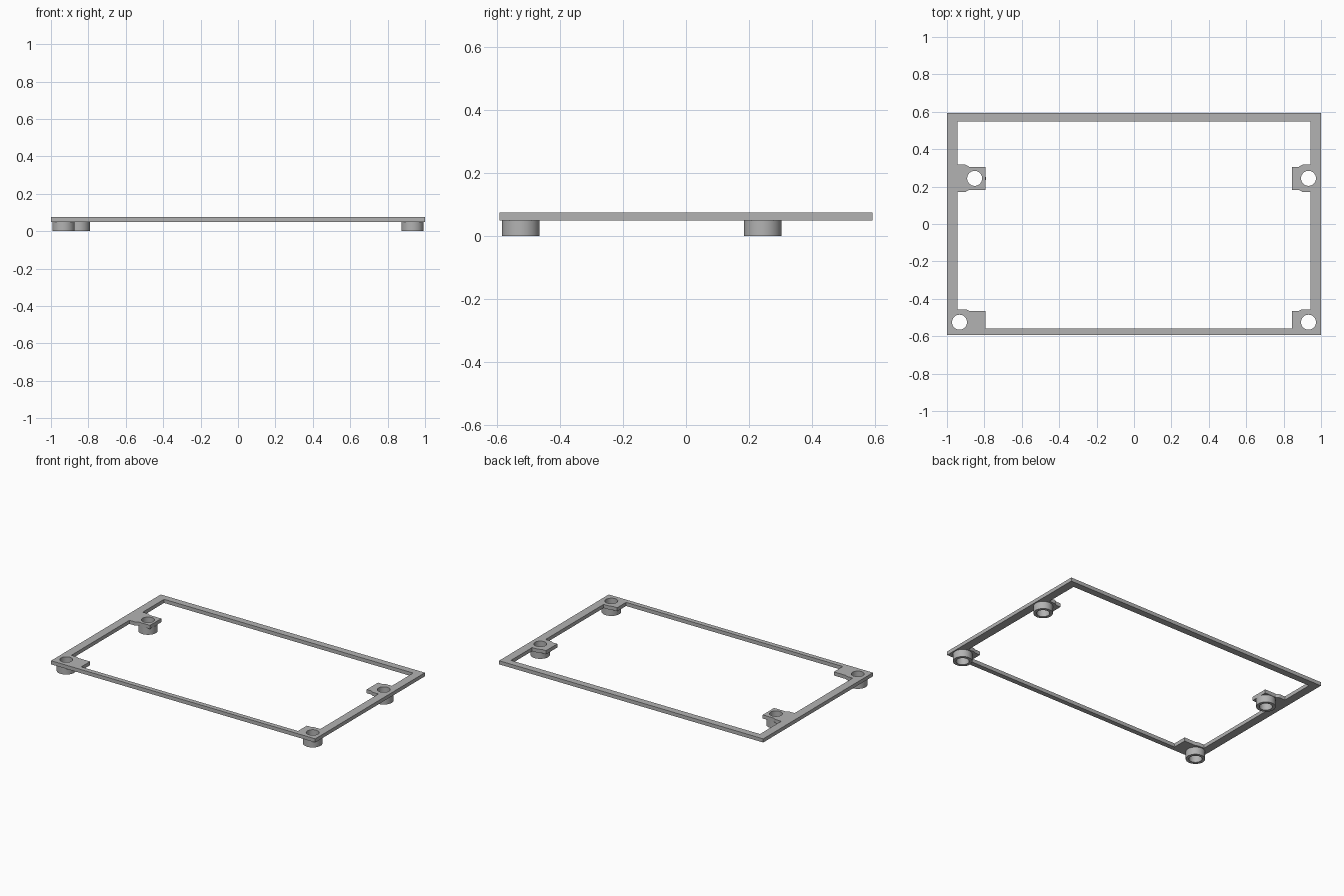
import bpy
import math

cube = bpy.data.objects.get("Cube")
if cube:
    bpy.data.objects.remove(cube, do_unlink=True)

grey = bpy.data.materials.new("plain grey")
grey.use_nodes = True
GREY = (0.45, 0.45, 0.45, 1)
grey.diffuse_color = GREY
grey.node_tree.nodes["Principled BSDF"].inputs["Base Color"].default_value = GREY

BOTTOM, TOP = 0.05, 0.075
BORE, BOSS = 0.04, 0.06


def circle(center, radius, sides=48):
    return [(center[0] + radius * math.cos(math.tau * i / sides),
             center[1] + radius * math.sin(math.tau * i / sides)) for i in range(sides)]


def plate(name, loops, z0, z1):
    """Extrude closed loops, inner loops become holes."""
    curve = bpy.data.curves.new(name, 'CURVE')
    curve.dimensions = '2D'
    curve.fill_mode = 'BOTH'
    curve.extrude = (z1 - z0) / 2
    for loop in loops:
        spline = curve.splines.new('POLY')
        spline.points.add(len(loop) - 1)
        for point, (x, y) in zip(spline.points, loop):
            point.co = (x, y, 0, 1)
        spline.use_cyclic_u = True
    obj = bpy.data.objects.new(name, curve)
    bpy.context.collection.objects.link(obj)
    obj.location.z = (z0 + z1) / 2
    bpy.ops.object.select_all(action='DESELECT')
    obj.select_set(True)
    bpy.context.view_layer.objects.active = obj
    bpy.ops.object.convert(target='MESH')
    obj = bpy.context.object
    obj.data.materials.clear()
    obj.data.materials.append(grey)
    bpy.ops.object.shade_smooth_by_angle(angle=math.radians(30))
    return obj


def side_edge(side, wall, tip):
    """Inner edge of one side with its two mounting tabs, front to back."""
    foot, neck = wall - side * 0.043, wall - side * 0.062
    return [(tip, -0.56), (tip, -0.464), (neck, -0.464), (foot, -0.456), (wall, -0.456),
            (wall, 0.172), (foot, 0.172), (neck, 0.183), (tip, 0.183),
            (tip, 0.306), (neck, 0.306), (foot, 0.317), (wall, 0.317), (wall, 0.547)]


# Rectangular frame with tabs and through holes
mounts = {"front_right": (-0.933, -0.525), "back_right": (-0.852, 0.244),
          "front_left": (0.933, -0.525), "back_left": (0.933, 0.244)}
outer = [(-1, -0.593), (1, -0.593), (1, 0.593), (-1, 0.593)]
inner = side_edge(1, 0.943, 0.846) + side_edge(-1, -0.943, -0.795)[::-1]
plate("frame", [outer, inner] + [circle(c, BORE) for c in mounts.values()], BOTTOM, TOP)

# Hollow standoffs beneath the tabs
for name, center in mounts.items():
    plate(name + "_standoff", [circle(center, BOSS), circle(center, BORE)], 0, BOTTOM)
